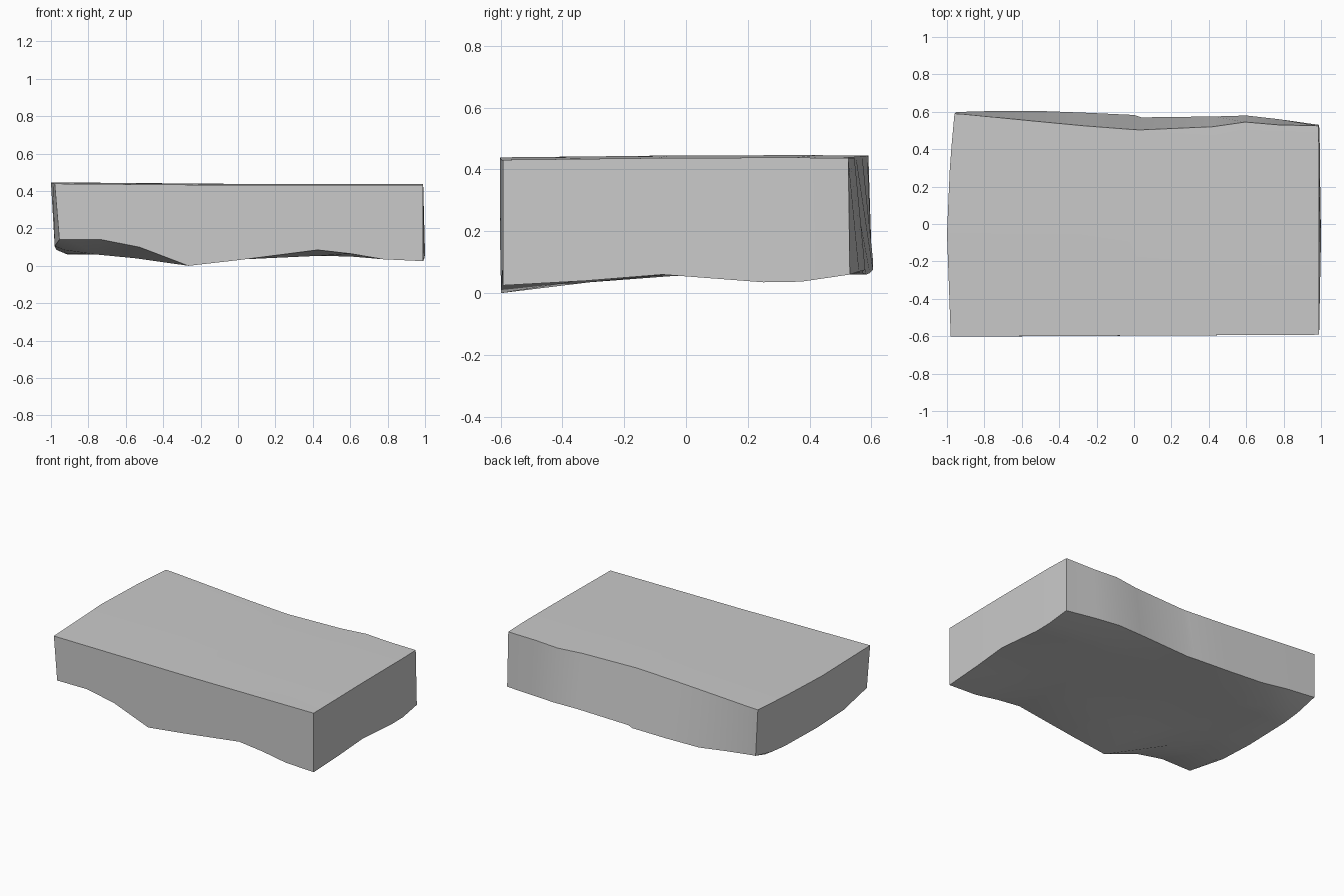
import bpy, bmesh, math

cube = bpy.data.objects.get("Cube")
if cube:
    bpy.data.objects.remove(cube, do_unlink=True)

# Stone colour
stone = bpy.data.materials.new("stone grey")
stone.use_nodes = True
grey = (0.59, 0.59, 0.59, 1)
stone.diffuse_color = grey
stone.node_tree.nodes["Principled BSDF"].inputs["Base Color"].default_value = grey

# Stations along the slab, left end to right end, as fractions of the width
stations = [-1, -.95, -.77, -.56, -.29, -.02, .02, .42, .6, .78, 1]

# Underside heights at each station, one list per row from front to back
underside = [
    [.14, .14, .14, .1, 0, .03, .035, .085, .065, .035, .025],
    [.105, .085, .06, .04, .035, .045, .045, .053, .05, .045, .04],
    [.085, .065, .06, .055, .058, .06, .06, .06, .06, .06, .06],
    [.085, .06, .06, .057, .06, .06, .06, .055, .05, .045, .035],
    [.095, .065, .06, .06, .06, .06, .06, .058, .053, .046, .037],
    [.13, .125, .105, .075, .065, .06, .065, .075, .075, .07, .06],
]
# Wavy back edge, upper and lower
back_top = [.59, .587, .57, .55, .525, .505, .503, .52, .545, .53, .525]
back_low = [.6, .6, .605, .605, .595, .583, .57, .575, .58, .56, .53]

# Slightly bowed ends per row, as (left x, right x)
ends_top = [(-.98, .99), (-.99, .99), (-1, .99), (-.985, .99), (-.975, .99), (-.96, .985)]
ends_low = [(-.955, .99), (-.98, .995), (-.97, 1), (-.96, .995), (-.955, .995), (-.95, .99)]
row_depth = [0, .24, .46, .75, .86, 1]
crown = [.431, .434, .437, .438, .438, .437]


def lerp(a, b, t):
    return a + (b - a) * t


def build_layer(bm, ends, back, height):
    """Rows of vertices for one face of the slab."""
    rows = []
    for r, depth in enumerate(row_depth):
        row = []
        for s, u in enumerate(stations):
            x = lerp(*ends[r], (u + 1) / 2)
            y = lerp(-.597 + .005 * u, back[s], depth)
            row.append(bm.verts.new((x, y, height(r, s))))
        rows.append(row)
    return rows


def bridge(bm, first, second):
    """Quads between two matching lines of vertices."""
    for i in range(len(first) - 1):
        bm.faces.new((first[i], first[i + 1], second[i + 1], second[i]))


def bridge_ridged(bm, first, second):
    """Triangles whose shared edge follows the lower diagonal, like a ridge."""
    for i in range(len(first) - 1):
        a, b, c, d = first[i], first[i + 1], second[i + 1], second[i]
        if b.co.z + d.co.z < a.co.z + c.co.z:
            a, b, c, d = b, c, d, a
        bm.faces.new((a, b, c))
        bm.faces.new((a, c, d))


bm = bmesh.new()
top = build_layer(bm, ends_top, back_top,
                  lambda r, s: crown[r] + .008 * max(0, -stations[s]))
low = build_layer(bm, ends_low, back_low, lambda r, s: underside[r][s])

# Top and underside
for near, far in zip(top, top[1:]):
    bridge(bm, near, far)
for near, far in zip(low, low[1:]):
    bridge_ridged(bm, near, far)
# Front, back and both ends
for r in (0, -1):
    bridge(bm, low[r], top[r])
for s in (0, -1):
    bridge(bm, [row[s] for row in low], [row[s] for row in top])
bmesh.ops.recalc_face_normals(bm, faces=bm.faces)

mesh = bpy.data.meshes.new("stone_slab")
bm.to_mesh(mesh)
bm.free()
mesh.materials.append(stone)
slab = bpy.data.objects.new("stone_slab", mesh)
bpy.context.collection.objects.link(slab)

# Smooth surfaces with crisp outer edges
bpy.ops.object.select_all(action='DESELECT')
slab.select_set(True)
bpy.context.view_layer.objects.active = slab
bpy.ops.object.shade_smooth_by_angle(angle=math.radians(35))
